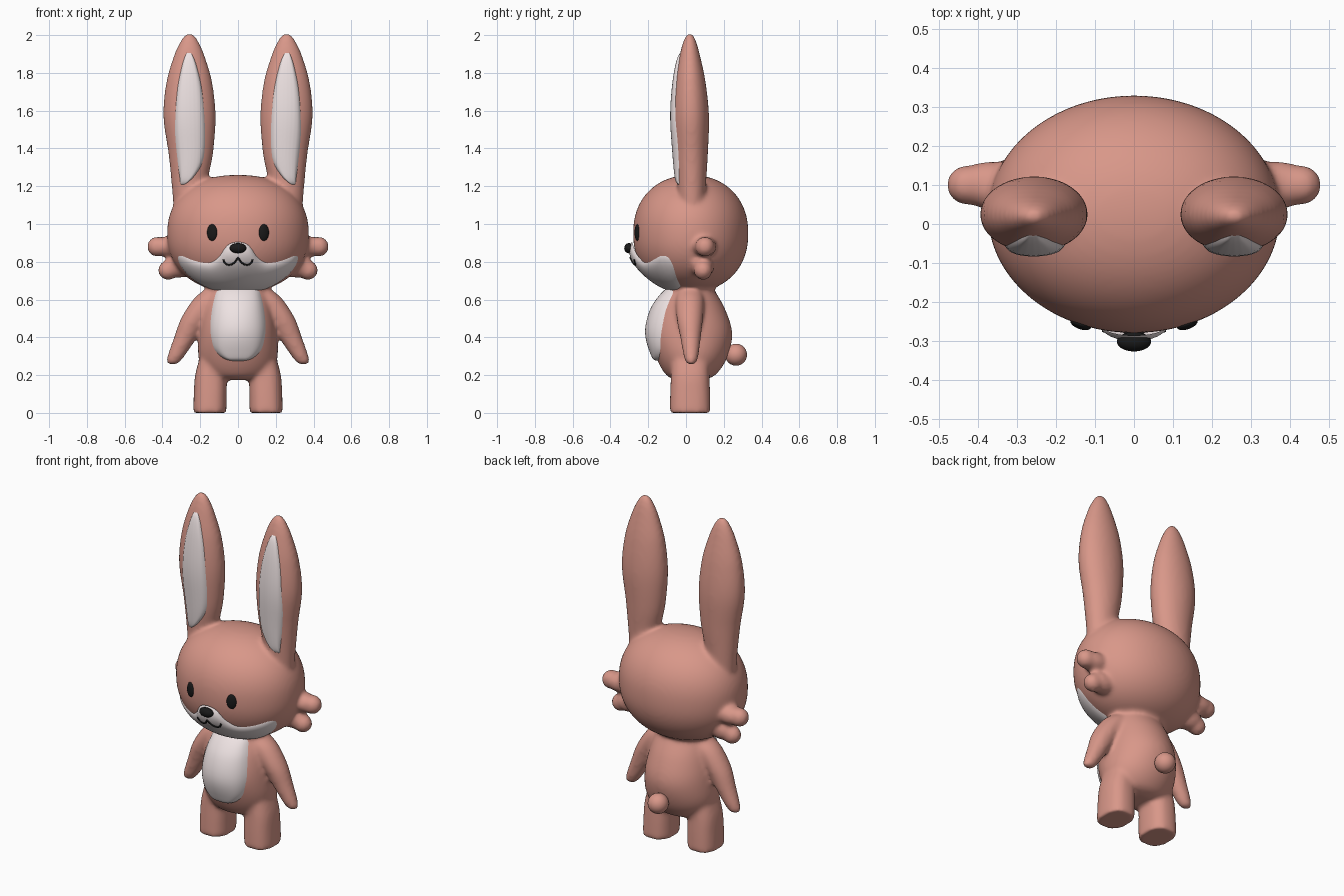
import bpy, bmesh, math
from mathutils import Vector, Matrix
from mathutils.bvhtree import BVHTree

if "Cube" in bpy.data.objects:
    bpy.data.objects.remove(bpy.data.objects["Cube"])


def material(name, rgb):
    m = bpy.data.materials.new(name)
    m.diffuse_color = (*rgb, 1)
    m.use_nodes = True
    m.node_tree.nodes["Principled BSDF"].inputs["Base Color"].default_value = m.diffuse_color
    return m


FUR = material("fur", (0.69, 0.31, 0.25))
PALE = material("pale", (0.86, 0.77, 0.77))
BLACK = material("black", (0.01, 0.01, 0.01))
FRONT = Vector((0, -1, 0))


def curve(pts, t):
    """Catmull-Rom through tuples, t in 0..1."""
    n = len(pts) - 1
    i = max(0, min(int(t * n), n - 1))
    f = t * n - i
    a, b, c, d = (Vector(pts[max(0, min(n, k))]) for k in range(i - 1, i + 3))
    return 0.5 * (2 * b + (c - a) * f + (2 * a - 5 * b + 4 * c - d) * f ** 2
                  + (3 * b - a - 3 * c + d) * f ** 3)


def loft(rows, s=1, power=2.0, seg=40, fine=5):
    """Stack of (super)elliptic rings; rows are (z, cx, cy, rx, ry)."""
    bm = bmesh.new()
    steps = (len(rows) - 1) * fine
    rings = []
    for k in range(steps + 1):
        z, cx, cy, rx, ry = curve(rows, k / steps)
        ring = []
        for j in range(seg):
            a = math.tau * j / seg
            c, d = math.cos(a), math.sin(a)
            x = math.copysign(abs(c) ** (2 / power), c)
            y = math.copysign(abs(d) ** (2 / power), d)
            ring.append(bm.verts.new((s * (cx + rx * x), cy + ry * y, z)))
        rings.append(ring)
    for p, q in zip(rings, rings[1:]):
        for j in range(seg):
            bm.faces.new((p[j], p[j - 1], q[j - 1], q[j]))
    bm.faces.new(rings[0])
    bm.faces.new(rings[-1])
    bmesh.ops.recalc_face_normals(bm, faces=bm.faces)
    return bm


def ball(loc, size, rot_z=0):
    bm = bmesh.new()
    mat = Matrix.Translation(loc) @ Matrix.Rotation(rot_z, 4, 'Z') @ Matrix.Diagonal((*size, 1))
    bmesh.ops.create_uvsphere(bm, u_segments=32, v_segments=20, radius=1, matrix=mat)
    return bm


def make(name, bms, mat, mirror=False):
    total = bmesh.new()
    for bm in bms:
        tmp = bpy.data.meshes.new("tmp")
        bm.to_mesh(tmp)
        total.from_mesh(tmp)
        bpy.data.meshes.remove(tmp)
    for f in total.faces:
        f.smooth = True
    me = bpy.data.meshes.new(name)
    total.to_mesh(me)
    ob = bpy.data.objects.new(name, me)
    bpy.context.collection.objects.link(ob)
    me.materials.append(mat)
    if mirror:
        ob.modifiers.new("mirror", 'MIRROR')
    return ob


def patch(target, ray, thick, nu=48, nv=40):
    """Pale panel laid on a surface; ray(u, v) gives origin, outward direction, extra lift."""
    tree = BVHTree.FromBMesh(target)
    bm = bmesh.new()
    grid = []
    for j in range(nv + 1):
        row = []
        for i in range(nu + 1):
            u = math.sin(math.pi / 2 * (2 * i / nu - 1))
            v = 0.5 - 0.5 * math.cos(math.pi * j / nv)
            o, d, extra = ray(u, v)
            hit = tree.ray_cast(o, -d)[0] or tree.find_nearest(o - d)[0]
            e = (1 - abs(u) ** 8) * (1 - abs(2 * v - 1) ** 8)
            row.append(bm.verts.new(hit + d * (e * (thick + 0.008) - 0.008 + extra)))
        grid.append(row)
    for p, q in zip(grid, grid[1:]):
        for i in range(nu):
            bm.faces.new((p[i], p[i + 1], q[i + 1], q[i]))
    bm.normal_update()
    if sum(f.normal.dot(FRONT) * f.calc_area() for f in bm.faces) < 0:
        bmesh.ops.reverse_faces(bm, faces=bm.faces)
    return bm


# head: rounded superellipsoid
rows = []
for k in range(25):
    a = math.radians(-89 + 178 * k / 24)
    z = math.copysign(abs(math.sin(a)) ** 0.9, a)
    r = math.cos(a)
    rows.append((0.95 + 0.31 * z, 0, 0.025, 0.375 * r ** 0.88, 0.305 * r ** 0.95))
head = loft(rows, fine=2, seg=64)

# torso
torso = loft([(0.175, 0, 0.02, 0.08, 0.07), (0.2, 0, 0.025, 0.16, 0.13),
              (0.29, 0, 0.03, 0.208, 0.187), (0.42, 0, 0.025, 0.207, 0.22),
              (0.55, 0, 0.02, 0.185, 0.187), (0.66, 0, 0.025, 0.15, 0.12),
              (0.72, 0, 0.025, 0.11, 0.09)], seg=64)

# limbs, ears and cheek tufts on both sides
EAR = [(1.0, 0.245, 0.03, 0.09, 0.07), (1.2, 0.257, 0.03, 0.094, 0.076),
       (1.37, 0.25, 0.028, 0.118, 0.088), (1.57, 0.257, 0.025, 0.139, 0.097),
       (1.75, 0.258, 0.022, 0.122, 0.082), (1.89, 0.258, 0.02, 0.082, 0.055),
       (1.97, 0.257, 0.02, 0.047, 0.033), (2.008, 0.257, 0.02, 0.018, 0.014)]
ARM = [(0.255, 0.348, 0.027, 0.02, 0.016), (0.285, 0.336, 0.027, 0.042, 0.036),
       (0.4, 0.277, 0.024, 0.062, 0.055), (0.5, 0.226, 0.02, 0.076, 0.07),
       (0.6, 0.15, 0.02, 0.088, 0.075), (0.655, 0.1, 0.02, 0.075, 0.06)]
LEG = [(0.0, 0.149, 0.022, 0.088, 0.108), (0.1, 0.147, 0.022, 0.087, 0.106),
       (0.2, 0.142, 0.022, 0.085, 0.102), (0.3, 0.12, 0.022, 0.08, 0.1)]
parts = [head, torso]
for s in (1, -1):
    parts += [loft(EAR, s), loft(ARM, s), loft(LEG, s, power=2.5),
              ball((s * 0.427, 0.1, 0.88), (0.055, 0.052, 0.054)),
              ball((s * 0.365, 0.1, 0.88), (0.09, 0.062, 0.055)),
              ball((s * 0.37, 0.09, 0.755), (0.054, 0.05, 0.052)),
              ball((s * 0.31, 0.09, 0.775), (0.09, 0.06, 0.06))]

# fuse into one soft body
body = make("body", parts, FUR)
rm = body.modifiers.new("fuse", 'REMESH')
rm.mode, rm.voxel_size, rm.use_smooth_shade = 'VOXEL', 0.011, True
sm = body.modifiers.new("soften", 'SMOOTH')
sm.factor, sm.iterations = 0.5, 12

make("tail", [ball((0, 0.265, 0.308), (0.058, 0.058, 0.058))], FUR)


def front_ray(outline):
    def ray(u, v):
        z, cx, w = curve(outline, v)
        return Vector((cx + u * w, -1, z)), FRONT, 0
    return ray


# belly panel
BELLY = [(0.275, 0, 0.035), (0.287, 0, 0.075), (0.315, 0, 0.112), (0.36, 0, 0.138),
         (0.45, 0, 0.152), (0.55, 0, 0.142), (0.62, 0, 0.126), (0.67, 0, 0.115)]
make("belly_panel", [patch(torso, front_ray(BELLY), 0.022)], PALE)

# inner ears
INNER = [(1.205, 0.295, 0.01), (1.255, 0.27, 0.042), (1.345, 0.252, 0.073),
         (1.5, 0.254, 0.084), (1.7, 0.256, 0.07), (1.84, 0.258, 0.04), (1.912, 0.26, 0.012)]
make("inner_ear", [patch(loft(EAR), front_ray(INNER), 0.012)], PALE, mirror=True)

# muzzle: wraps the lower face; (azimuth, top edge elevation) at even steps
TOP = list(zip(range(0, 80, 8), (-8, -11, -23, -28, -28, -26, -23, -20, -21, -32)))
CENTRE = Vector((0, 0.025, 0.95))


def muzzle_ray(u, v):
    phi = math.radians(74 * u)
    top = curve(TOP, min(abs(u), 1)).y
    el = math.radians(-82 + (top + 82) * v)
    d = Vector((0.375 * math.cos(el) * math.sin(phi),
                -0.305 * math.cos(el) * math.cos(phi), 0.31 * math.sin(el))).normalized()
    bump = 0.022 * math.exp(-(phi / 0.33) ** 2 - ((el + 0.33) / 0.35) ** 2)
    return CENTRE + d * 2, d, bump


muzzle = patch(head, muzzle_ray, 0.012, nu=80)
make("muzzle", [muzzle], PALE)

# eyes and nose
make("eye", [ball((0.137, -0.257, 0.955), (0.028, 0.013, 0.044), 0.36)], BLACK, mirror=True)
make("nose", [ball((0, -0.302, 0.872), (0.044, 0.025, 0.027))], BLACK)

# mouth line, laid on the muzzle
tree = BVHTree.FromBMesh(muzzle)
SMILE = [(0, 0.822), (0.018, 0.797), (0.042, 0.784), (0.066, 0.79), (0.078, 0.812)]
half = [curve(SMILE, k / 16) for k in range(17)]
line = [(-x, z) for x, z in reversed(half[1:])] + [(x, z) for x, z in half]
cu = bpy.data.curves.new("mouth", 'CURVE')
cu.dimensions, cu.bevel_depth, cu.bevel_resolution = '3D', 0.005, 3
cu.use_fill_caps = True
sp = cu.splines.new('POLY')
sp.points.add(len(line) - 1)
for p, (x, z) in zip(sp.points, line):
    hit = tree.ray_cast(Vector((x, -1, z)), -FRONT)[0] or Vector((x, -0.27, z))
    p.co = (x, hit.y - 0.001, z, 1)
cu.materials.append(BLACK)
bpy.context.collection.objects.link(bpy.data.objects.new("mouth", cu))
